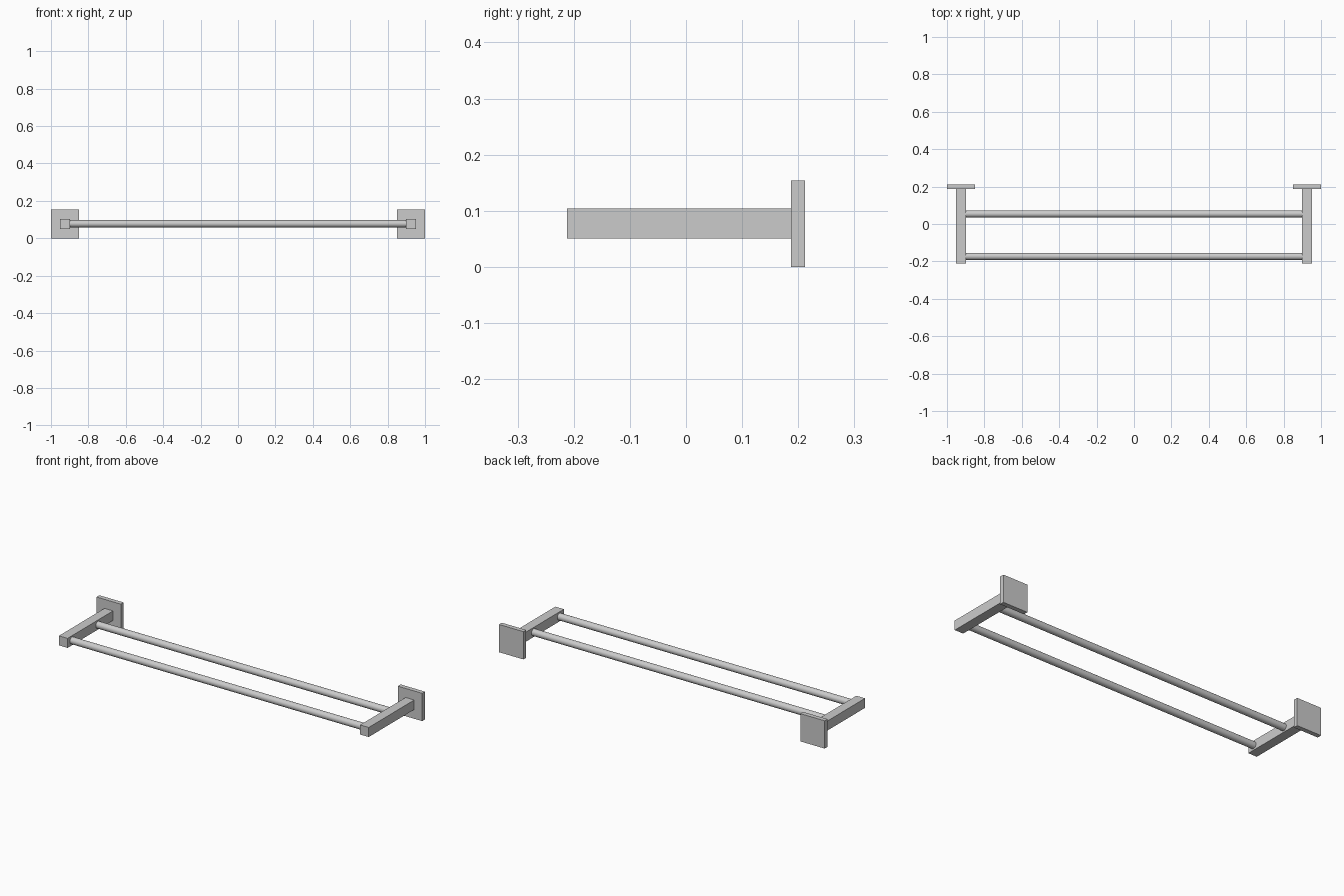
import bpy
from math import pi

if "Cube" in bpy.data.objects:
    bpy.data.objects.remove(bpy.data.objects["Cube"])


def box(name, x, y, z):
    """Box from (min, max) ranges."""
    bpy.ops.mesh.primitive_cube_add(size=1)
    ob = bpy.context.object
    ob.name = name
    ob.location = [(a + b) / 2 for a, b in (x, y, z)]
    ob.scale = [b - a for a, b in (x, y, z)]
    bpy.ops.object.transform_apply(location=True, rotation=False, scale=True)
    return ob


def bar(name, y):
    """Round rail spanning between the arms."""
    bpy.ops.mesh.primitive_cylinder_add(vertices=32, radius=0.019, depth=1.796,
                                        location=(0, y, 0.078), rotation=(0, pi / 2, 0))
    ob = bpy.context.object
    ob.name = name
    bpy.ops.object.shade_smooth_by_angle()
    return ob


for side, s in (("left", -1), ("right", 1)):
    def span(a, b):
        return tuple(sorted((s * a, s * b)))

    # Square wall plate
    box(side + "_wall_plate", span(0.85, 1.0), (0.187, 0.212), (0, 0.154))
    # Arm reaching forward from the plate, finished by an end block
    box(side + "_arm", span(0.898, 0.951), (-0.14, 0.187), (0.051, 0.104))
    box(side + "_arm_end", span(0.898, 0.951), (-0.212, -0.14), (0.051, 0.104))

# Two parallel towel rails
bar("front_rail", -0.173)
bar("rear_rail", 0.054)
